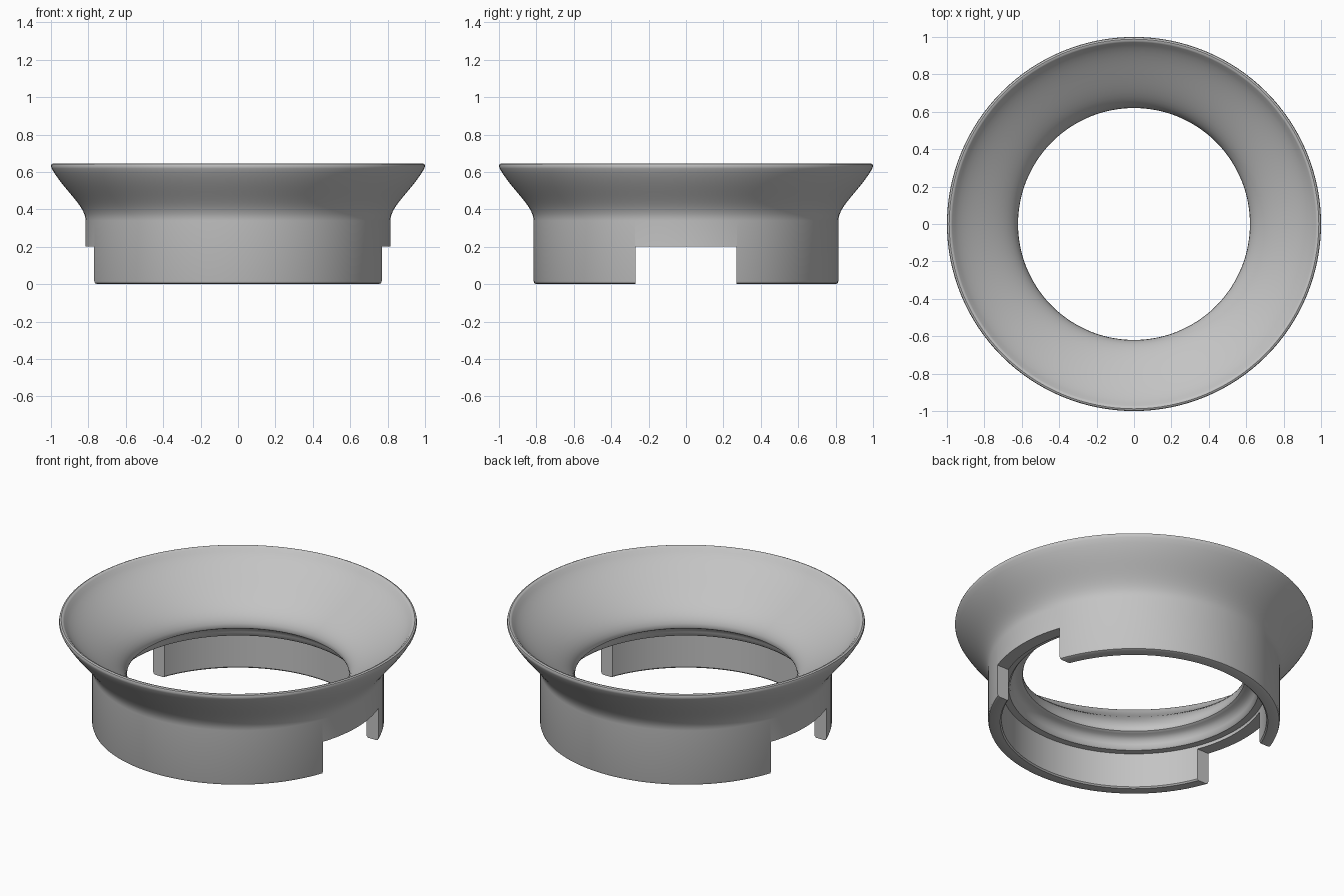
import bpy
import bmesh
import math
from mathutils import Vector
from mathutils.geometry import interpolate_bezier

if "Cube" in bpy.data.objects:
    bpy.data.objects.remove(bpy.data.objects["Cube"], do_unlink=True)

SEGMENTS = 128


def curve(points, steps):
    """Bezier through (radius, height) control points."""
    return interpolate_bezier(*[Vector((r, 0, z)) for r, z in points], steps)


def line(*points):
    return [Vector((r, 0, z)) for r, z in points]


# Grey material
grey = bpy.data.materials.new("neutral_grey")
grey.use_nodes = True
colour = (0.55, 0.55, 0.55, 1)
grey.diffuse_color = colour
grey.node_tree.nodes["Principled BSDF"].inputs["Base Color"].default_value = colour

# Closed cross-section: skirt, outer flare, rounded rim, inner bowl, lower ledge
profile = (
    line((0.74, 0.008), (0.748, 0), (0.8, 0), (0.811, 0.005), (0.815, 0.017))
    + curve([(0.815, 0.34), (0.815, 0.42), (0.93, 0.5), (0.996, 0.618)], 14)
    + line((1.0, 0.63), (0.997, 0.641), (0.988, 0.645), (0.978, 0.643))
    + curve([(0.972, 0.637), (0.9, 0.53), (0.622, 0.43), (0.62, 0.31)], 18)
    + line((0.624, 0.3), (0.632, 0.295))
    + curve([(0.64, 0.292), (0.67, 0.285), (0.685, 0.265), (0.69, 0.23)], 6)
    + line((0.7, 0.22), (0.74, 0.22))
)

# Lathe the cross-section into the flared ring
bm = bmesh.new()
rings = []
for i in range(SEGMENTS):
    a = math.tau * i / SEGMENTS
    rings.append([bm.verts.new((p.x * math.cos(a), p.x * math.sin(a), p.z)) for p in profile])
for i, ring in enumerate(rings):
    following = rings[(i + 1) % SEGMENTS]
    for j in range(len(profile)):
        k = (j + 1) % len(profile)
        bm.faces.new((ring[j], following[j], following[k], ring[k]))
bmesh.ops.recalc_face_normals(bm, faces=bm.faces)
mesh = bpy.data.meshes.new("flared_ring")
bm.to_mesh(mesh)
bm.free()
flared_ring = bpy.data.objects.new("flared_ring", mesh)
bpy.context.collection.objects.link(flared_ring)
mesh.materials.append(grey)

# One long box cuts both side notches in the skirt
bpy.ops.mesh.primitive_cube_add(size=1, location=(0, 0, 0.05))
cutter = bpy.context.object
cutter.name = "notch_cutter"
cutter.scale = (2.4, 0.54, 0.3)
cutter.hide_render = True
cutter.data.materials.append(grey)

bpy.ops.object.select_all(action="DESELECT")
flared_ring.select_set(True)
bpy.context.view_layer.objects.active = flared_ring
cut = flared_ring.modifiers.new("notches", "BOOLEAN")
cut.operation = "DIFFERENCE"
cut.solver = "EXACT"
cut.object = cutter
bpy.ops.object.modifier_apply(modifier=cut.name)
bpy.data.objects.remove(cutter, do_unlink=True)

# Smooth curved surfaces, keep the cut edges sharp
bpy.ops.object.shade_smooth_by_angle(angle=math.radians(35))
